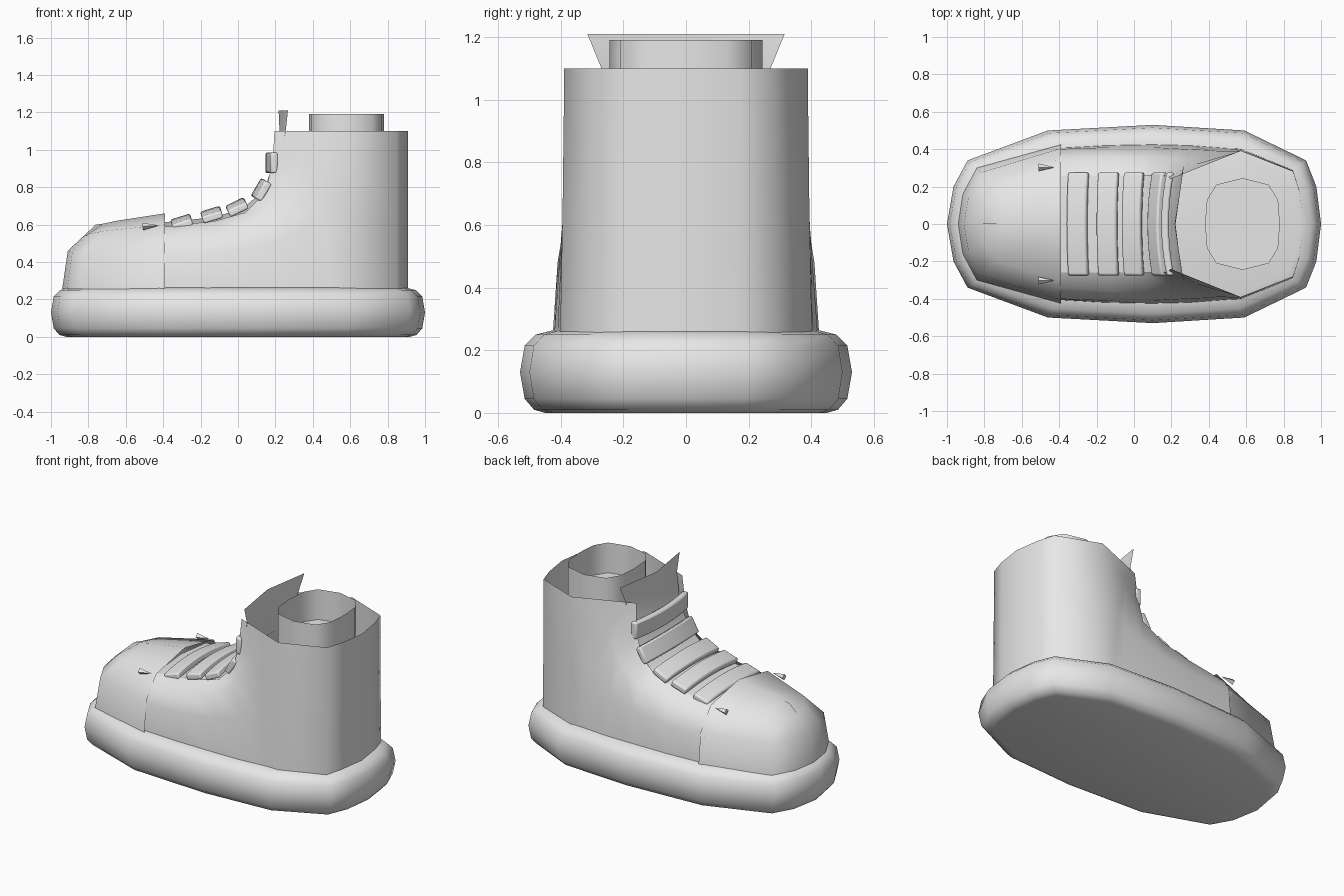
import bpy, bmesh, math
from mathutils import Vector, Matrix

old = bpy.data.objects.get("Cube")
if old:
    bpy.data.objects.remove(old, do_unlink=True)

grey = bpy.data.materials.new("light_grey")
grey.use_nodes = True
grey.diffuse_color = (0.8, 0.8, 0.8, 1)
grey.node_tree.nodes["Principled BSDF"].inputs["Base Color"].default_value = (0.8, 0.8, 0.8, 1)


def finish(name, bm, angle=60, outward=True):
    """Turn a bmesh into a smooth shaded object."""
    bmesh.ops.remove_doubles(bm, verts=bm.verts, dist=0.0005)
    if outward:
        bmesh.ops.recalc_face_normals(bm, faces=bm.faces)
    mesh = bpy.data.meshes.new(name)
    bm.to_mesh(mesh)
    bm.free()
    mesh.materials.append(grey)
    obj = bpy.data.objects.new(name, mesh)
    bpy.context.collection.objects.link(obj)
    bpy.ops.object.select_all(action='DESELECT')
    obj.select_set(True)
    bpy.context.view_layer.objects.active = obj
    bpy.ops.object.shade_smooth_by_angle(angle=math.radians(angle))
    return obj


def add_rows(bm, rows, closed=False):
    """Bridge neighbouring rows of points with quads."""
    grid = [[bm.verts.new(p) for p in row] for row in rows]
    for a, b in zip(grid, grid[1:]):
        count = len(a)
        for i in range(count if closed else count - 1):
            j = (i + 1) % count
            bm.faces.new((a[i], a[j], b[j], b[i]))
    return grid


def half_shell(name, columns):
    """Loft the left half from columns of points and mirror it across y."""
    bm = bmesh.new()
    add_rows(bm, columns)
    add_rows(bm, [[(x, -y, z) for x, y, z in c] for c in reversed(columns)])
    return finish(name, bm)


def full_outline(half):
    """Close a half outline running from the heel to the toe."""
    return half + [(x, -y) for x, y in half[-2:0:-1]]


# Sole: rounded rim around a faceted oval
sole_half = [(1, 0), (0.975, 0.2), (0.92, 0.34), (0.59, 0.5), (0.1, 0.53),
             (-0.46, 0.5), (-0.89, 0.34), (-0.965, 0.2), (-1, 0)]
outline = full_outline(sole_half)
rim = [(0.08, 0), (0.045, 0.01), (0.015, 0.045), (0, 0.13),
       (0.015, 0.215), (0.05, 0.25), (0.11, 0.265)]
bm = bmesh.new()
rings = add_rows(bm, [[(x * (1 - d), y * (1 - d / 0.53), z) for x, y in outline]
                      for d, z in rim], closed=True)
bm.faces.new(rings[0])
bm.faces.new(rings[-1])
finish("sole", bm)

# Upper: each column rises from the sole to the lacing edge or the ankle rim
BASE, RIM = 0.255, 1.1
upper = [
    [(-0.42, 0.405, BASE), (-0.42, 0.4, 0.44), (-0.42, 0.34, 0.54), (-0.42, 0.26, 0.585)],
    [(-0.15, 0.42, BASE), (-0.13, 0.41, 0.45), (-0.12, 0.36, 0.57), (-0.12, 0.26, 0.62)],
    [(0.1, 0.425, BASE), (0.1, 0.41, 0.48), (0.08, 0.36, 0.62), (0.04, 0.26, 0.665)],
    [(0.3, 0.42, BASE), (0.28, 0.4, 0.54), (0.22, 0.35, 0.71), (0.145, 0.26, 0.77)],
    [(0.43, 0.41, BASE), (0.4, 0.395, 0.6), (0.3, 0.33, 0.86), (0.185, 0.255, 0.93)],
    [(0.5, 0.405, BASE), (0.45, 0.39, 0.65), (0.33, 0.32, 0.97), (0.195, 0.24, RIM)],
]
ankle = [(0.57, 0.39), (0.85, 0.28), (0.885, 0.17), (0.91, 0)]
for x, y in ankle:
    upper.append([(x, y * 1.03, BASE), (x, y * 1.01, 0.65), (x, y, 0.97), (x, y, RIM)])
half_shell("upper", upper)

# Toe cap: slightly larger shell overlapping the front of the upper
toe = [
    [(-0.39, 0.425, BASE), (-0.39, 0.405, 0.46), (-0.39, 0.3, 0.6), (-0.39, 0, 0.66)],
    [(-0.84, 0.3, BASE), (-0.82, 0.275, 0.45), (-0.72, 0.2, 0.565), (-0.65, 0, 0.62)],
    [(-0.915, 0.16, BASE), (-0.885, 0.145, 0.455), (-0.8, 0.11, 0.55), (-0.72, 0, 0.605)],
    [(-0.94, 0, BASE), (-0.91, 0, 0.46), (-0.835, 0, 0.53), (-0.76, 0, 0.6)],
]
half_shell("toe_cap", toe)

# Tongue: centre line, side line and half width, from the toe up
tongue = [
    (-0.42, 0.61, -0.42, 0.585, 0.26), (-0.12, 0.64, -0.12, 0.615, 0.26),
    (0.03, 0.69, 0.05, 0.665, 0.26), (0.14, 0.785, 0.16, 0.765, 0.26),
    (0.19, 0.93, 0.22, 0.92, 0.25), (0.222, RIM, 0.255, RIM, 0.27),
    (0.217, 1.21, 0.267, 1.21, 0.315),
]
bm = bmesh.new()
add_rows(bm, [[(sx, -w, sz), (cx, 0, cz), (sx, w, sz)] for cx, cz, sx, sz, w in tongue])
finish("tongue", bm, outward=False)


def lace(name, x, z, tilt):
    """Softly bowed, bevelled strap across the tongue."""
    steps, half_width, half_thick, bow = 8, 0.055, 0.02, 0.014
    section = [(-half_width, -half_thick), (half_width, -half_thick),
               (half_width, half_thick), (-half_width, half_thick)]
    rows = []
    for i in range(steps + 1):
        t = 2 * i / steps - 1
        lift = bow * (1 - 2 * t * t)
        rows.append([(u, 0.275 * t, v + lift) for u, v in section])
    bm = bmesh.new()
    grid = add_rows(bm, rows, closed=True)
    bm.faces.new(grid[0])
    bm.faces.new(grid[-1])
    turn = Matrix.Rotation(math.radians(-tilt), 4, 'Y')
    bmesh.ops.transform(bm, matrix=Matrix.Translation((x, 0, z)) @ turn, verts=bm.verts)
    obj = finish(name, bm, 40)
    bevel = obj.modifiers.new("soft_edges", 'BEVEL')
    bevel.width = 0.01
    bevel.segments = 2
    return obj


# Laces climbing the front
for i, (x, z, tilt) in enumerate([(-0.3, 0.61, 17), (-0.14, 0.652, 17), (-0.005, 0.692, 26),
                                  (0.125, 0.785, 60), (0.18, 0.93, 90)]):
    lace(f"lace_{i + 1}", x, z, tilt)

# Lace tips poking out of the toe cap
for side, label in ((1, "left"), (-1, "right")):
    bm = bmesh.new()
    bmesh.ops.create_cone(bm, cap_ends=True, segments=4, radius1=0.02, radius2=0.002, depth=0.08)
    place = Matrix.Translation((-0.47, 0.303 * side, 0.592))
    bmesh.ops.transform(bm, matrix=place @ Matrix.Rotation(math.radians(86), 4, 'Y'), verts=bm.verts)
    finish(f"lace_tip_{label}", bm, 30)

# Inner collar: open cup standing inside the ankle
collar_half = [(0.78, 0), (0.77, 0.13), (0.72, 0.21), (0.58, 0.245),
               (0.44, 0.21), (0.39, 0.13), (0.38, 0)]
bm = bmesh.new()
cup = add_rows(bm, [[(x, y, z) for x, y in full_outline(collar_half)] for z in (0.99, 1.19)],
               closed=True)
bm.faces.new(cup[0])
finish("inner_collar", bm)
